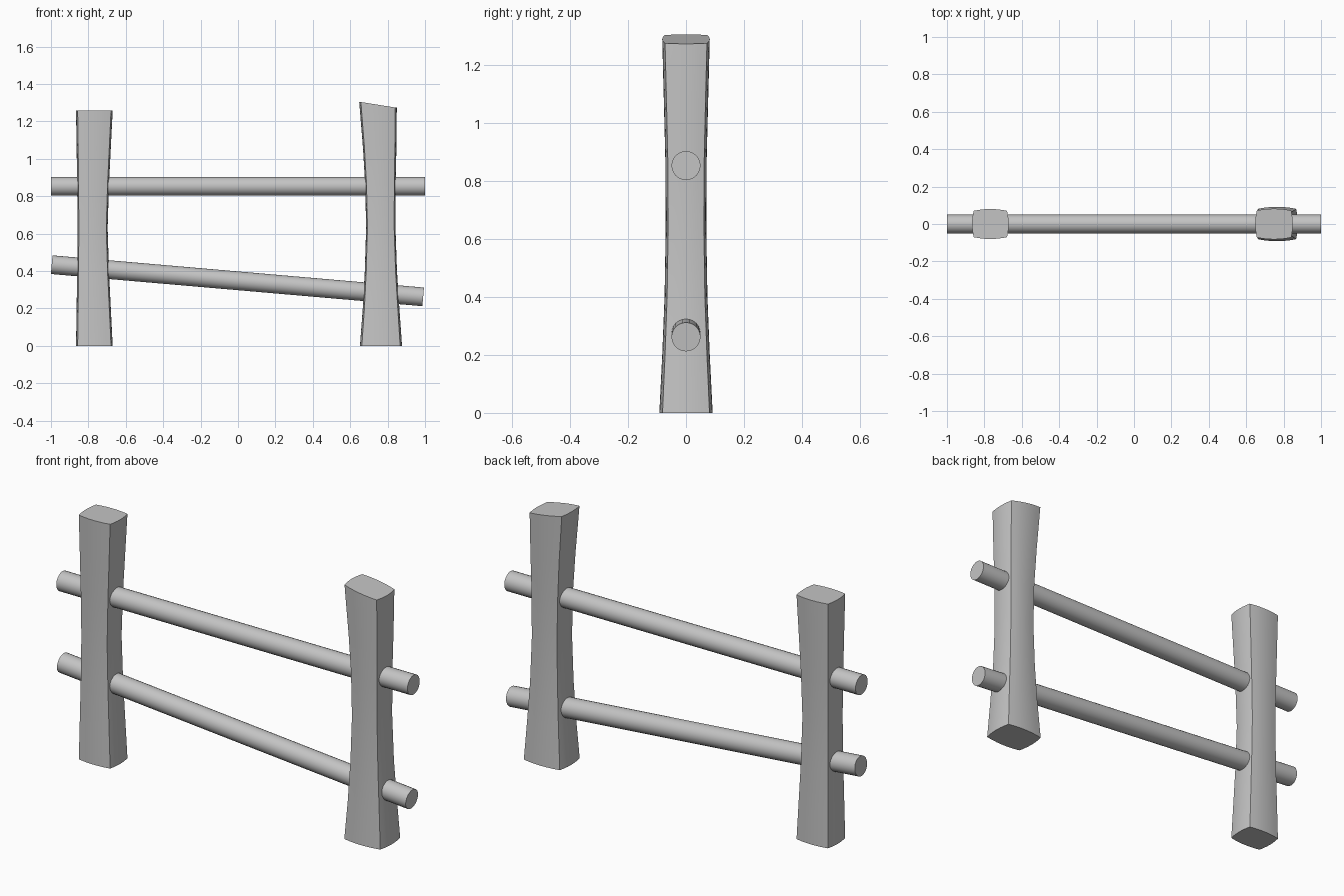
import bpy, bmesh, math
from mathutils import Vector

cube = bpy.data.objects.get("Cube")
if cube:
    bpy.data.objects.remove(cube, do_unlink=True)

GREY = (0.55, 0.55, 0.55, 1)
mat = bpy.data.materials.new("plain grey")
mat.use_nodes = True
mat.diffuse_color = GREY
mat.node_tree.nodes["Principled BSDF"].inputs["Base Color"].default_value = GREY


def finish(obj):
    obj.data.materials.append(mat)
    bpy.ops.object.select_all(action='DESELECT')
    obj.select_set(True)
    bpy.context.view_layer.objects.active = obj
    bpy.ops.object.shade_smooth_by_angle(angle=math.radians(35))


def section(steps=6):
    """Unit square with gently bulging sides, counter-clockwise."""
    cx, cy = 0.91, 0.88
    pts = []
    for i in range(steps):
        t = 2 * i / steps - 1
        pts.append((cx * t, -1 + (1 - cy) * t * t))
    for i in range(steps):
        t = 2 * i / steps - 1
        pts.append((1 - (1 - cx) * t * t, cy * t))
    return pts + [(-x, -y) for x, y in pts]


def post(name, levels, slant=0):
    """Levels are (z, left x, right x, half depth); slant drops the top."""
    bm = bmesh.new()
    rings = []
    for k, (z, x0, x1, d) in enumerate(levels):
        drop = slant / 2 if k == len(levels) - 1 else 0
        rings.append([bm.verts.new(((x0 + x1) / 2 + u * (x1 - x0) / 2,
                                    v * d, z - drop * (u + 1)))
                      for u, v in section()])
    n = len(rings[0])
    for low, high in zip(rings, rings[1:]):
        for i in range(n):
            j = (i + 1) % n
            bm.faces.new((low[i], low[j], high[j], high[i]))
    bm.faces.new(rings[0][::-1])
    bm.faces.new(rings[-1])
    mesh = bpy.data.meshes.new(name)
    bm.to_mesh(mesh)
    bm.free()
    obj = bpy.data.objects.new(name, mesh)
    bpy.context.collection.objects.link(obj)
    finish(obj)


def rail(name, a, b, radius=0.05):
    a, b = Vector(a), Vector(b)
    bpy.ops.mesh.primitive_cylinder_add(vertices=24, radius=radius,
                                        depth=(b - a).length,
                                        location=(a + b) / 2)
    obj = bpy.context.object
    obj.name = name
    obj.rotation_euler = (b - a).to_track_quat('Z', 'Y').to_euler()
    finish(obj)


# Upright posts, waisted in the middle
post("right_post", [(0, -0.866, -0.67, 0.08), (0.2, -0.863, -0.68, 0.075),
                    (0.4, -0.86, -0.69, 0.07), (0.63, -0.858, -0.697, 0.067),
                    (0.86, -0.86, -0.69, 0.07), (1.06, -0.863, -0.68, 0.075),
                    (1.257, -0.866, -0.67, 0.08)])
post("left_post", [(0, 0.652, 0.877, 0.092), (0.2, 0.667, 0.863, 0.082),
                   (0.4, 0.678, 0.85, 0.074), (0.63, 0.685, 0.842, 0.07),
                   (0.86, 0.68, 0.843, 0.071), (1.06, 0.668, 0.847, 0.076),
                   (1.305, 0.648, 0.849, 0.082)], slant=0.032)

# Cross rails: one level, one sagging to the side
rail("upper_rail", (-1, 0, 0.853), (1, 0, 0.853))
rail("lower_rail", (-0.996, 0, 0.434), (0.99, 0, 0.262))
